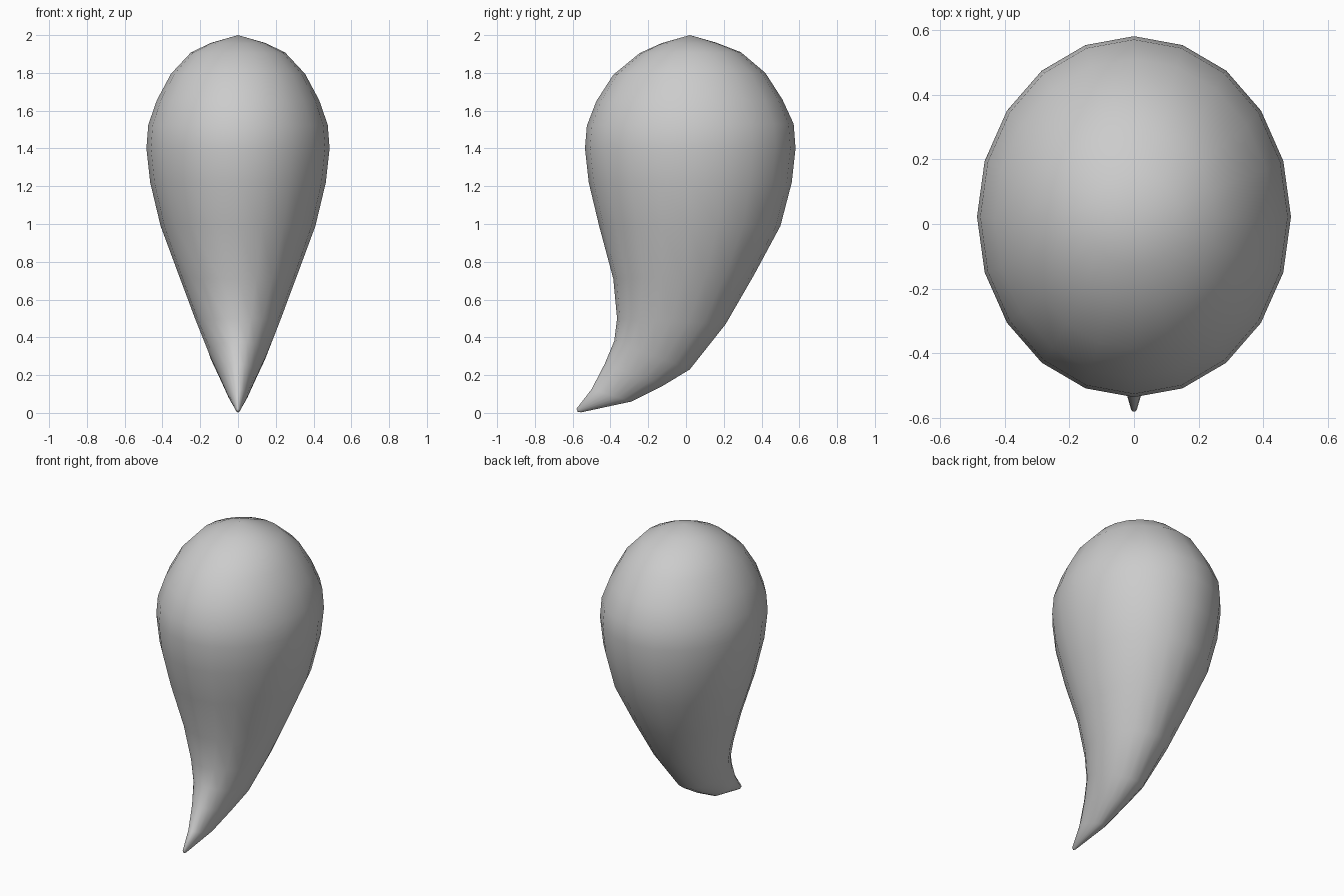
import bpy, bmesh, math

if "Cube" in bpy.data.objects:
    bpy.data.objects.remove(bpy.data.objects["Cube"])

SIDES = 20

# Tilted rings, top to tip: front y, front z, back y, back z, half width
RINGS = [
    (-0.13, 1.957, 0.16, 1.96, 0.145),
    (-0.245, 1.905, 0.29, 1.91, 0.25),
    (-0.385, 1.79, 0.42, 1.80, 0.355),
    (-0.475, 1.65, 0.51, 1.66, 0.43),
    (-0.525, 1.52, 0.57, 1.53, 0.475),
    (-0.535, 1.40, 0.58, 1.40, 0.485),
    (-0.515, 1.22, 0.56, 1.22, 0.465),
    (-0.46, 0.99, 0.50, 0.99, 0.41),
    (-0.385, 0.71, 0.36, 0.73, 0.31),
    (-0.365, 0.50, 0.21, 0.47, 0.222),
    (-0.38, 0.38, 0.02, 0.23, 0.15),
    (-0.43, 0.26, -0.12, 0.145, 0.102),
    (-0.50, 0.125, -0.29, 0.06, 0.053),
    (-0.58, 0.022, -0.555, 0.003, 0.01),
]

bm = bmesh.new()


def add_ring(fy, fz, by, bz, w):
    ring = []
    for i in range(SIDES):
        a = 2 * math.pi * i / SIDES
        t = 0.5 + 0.5 * math.sin(a)
        ring.append(bm.verts.new((w * math.cos(a), fy + (by - fy) * t, fz + (bz - fz) * t)))
    return ring


# Loft the body between the rings
loops = [add_ring(*r) for r in RINGS]
for upper, lower in zip(loops, loops[1:]):
    for i in range(SIDES):
        j = (i + 1) % SIDES
        bm.faces.new((upper[i], lower[i], lower[j], upper[j]))

# Close the crown and the curled tip
for ring, pole in ((loops[0], (0, 0.02, 2.0)), (loops[-1], (0, -0.573, 0.005))):
    p = bm.verts.new(pole)
    for i in range(SIDES):
        bm.faces.new((ring[i], ring[(i + 1) % SIDES], p))
bmesh.ops.recalc_face_normals(bm, faces=bm.faces)

mesh = bpy.data.meshes.new("curved_teardrop")
bm.to_mesh(mesh)
bm.free()
mesh.shade_smooth()
body = bpy.data.objects.new("curved_teardrop", mesh)
bpy.context.collection.objects.link(body)
